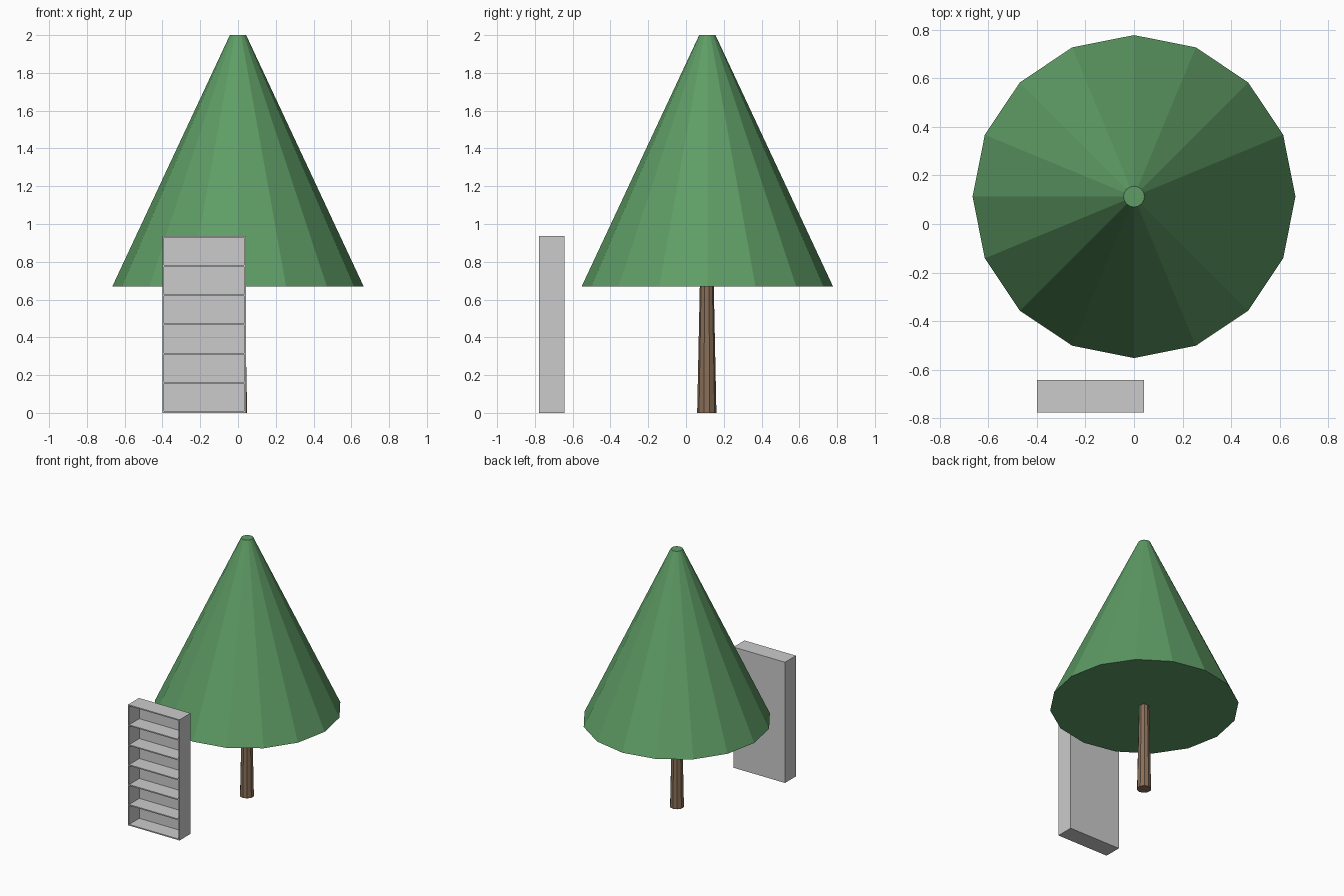
import bpy
import bmesh
import math
from mathutils import Matrix

if "Cube" in bpy.data.objects:
    bpy.data.objects.remove(bpy.data.objects["Cube"], do_unlink=True)


def make_material(name, color):
    mat = bpy.data.materials.new(name)
    mat.use_nodes = True
    mat.diffuse_color = (*color, 1)
    mat.node_tree.nodes["Principled BSDF"].inputs["Base Color"].default_value = (*color, 1)
    return mat


def add_object(name, bm, mat):
    mesh = bpy.data.meshes.new(name)
    bm.to_mesh(mesh)
    bm.free()
    mesh.materials.append(mat)
    obj = bpy.data.objects.new(name, mesh)
    bpy.context.collection.objects.link(obj)
    return obj


def taper(name, sides, r_low, r_high, z_low, z_high, y, mat):
    bm = bmesh.new()
    bmesh.ops.create_cone(
        bm, cap_ends=True, segments=sides, radius1=r_low, radius2=r_high,
        depth=z_high - z_low,
        matrix=Matrix.Translation((0, y, (z_low + z_high) / 2)))
    return add_object(name, bm, mat)


def box(name, low, high, mat):
    bm = bmesh.new()
    bmesh.ops.create_cube(bm, size=1)
    for v in bm.verts:
        v.co = [a + (c + 0.5) * (b - a) for a, b, c in zip(low, high, v.co)]
    return add_object(name, bm, mat)


green = make_material("leaf green", (0.113, 0.335, 0.130))
brown = make_material("bark brown", (0.250, 0.160, 0.098))
grey = make_material("shelf grey", (0.60, 0.60, 0.60))

# Tree
TREE_Y = 0.113
taper("foliage", 16, 0.665, 0.043, 0.67, 2.0, TREE_Y, green)
taper("trunk", 10, 0.051, 0.037, 0, 0.672, TREE_Y - 0.003, brown)

# Bookcase: sides, back panel and evenly spaced boards
X0, X1 = -0.40, 0.042
Y0, Y1 = -0.777, -0.643
HEIGHT, T = 0.937, 0.009
BAYS = 6
box("right_side", (X0, Y0, 0), (X0 + T, Y1, HEIGHT), grey)
box("left_side", (X1 - T, Y0, 0), (X1, Y1, HEIGHT), grey)
box("back_panel", (X0 + T, Y1 - T, 0), (X1 - T, Y1, HEIGHT), grey)
for i in range(BAYS + 1):
    z = i * (HEIGHT - T) / BAYS
    box(f"shelf_board_{i + 1}", (X0 + T, Y0, z), (X1 - T, Y1 - T, z + T), grey)
